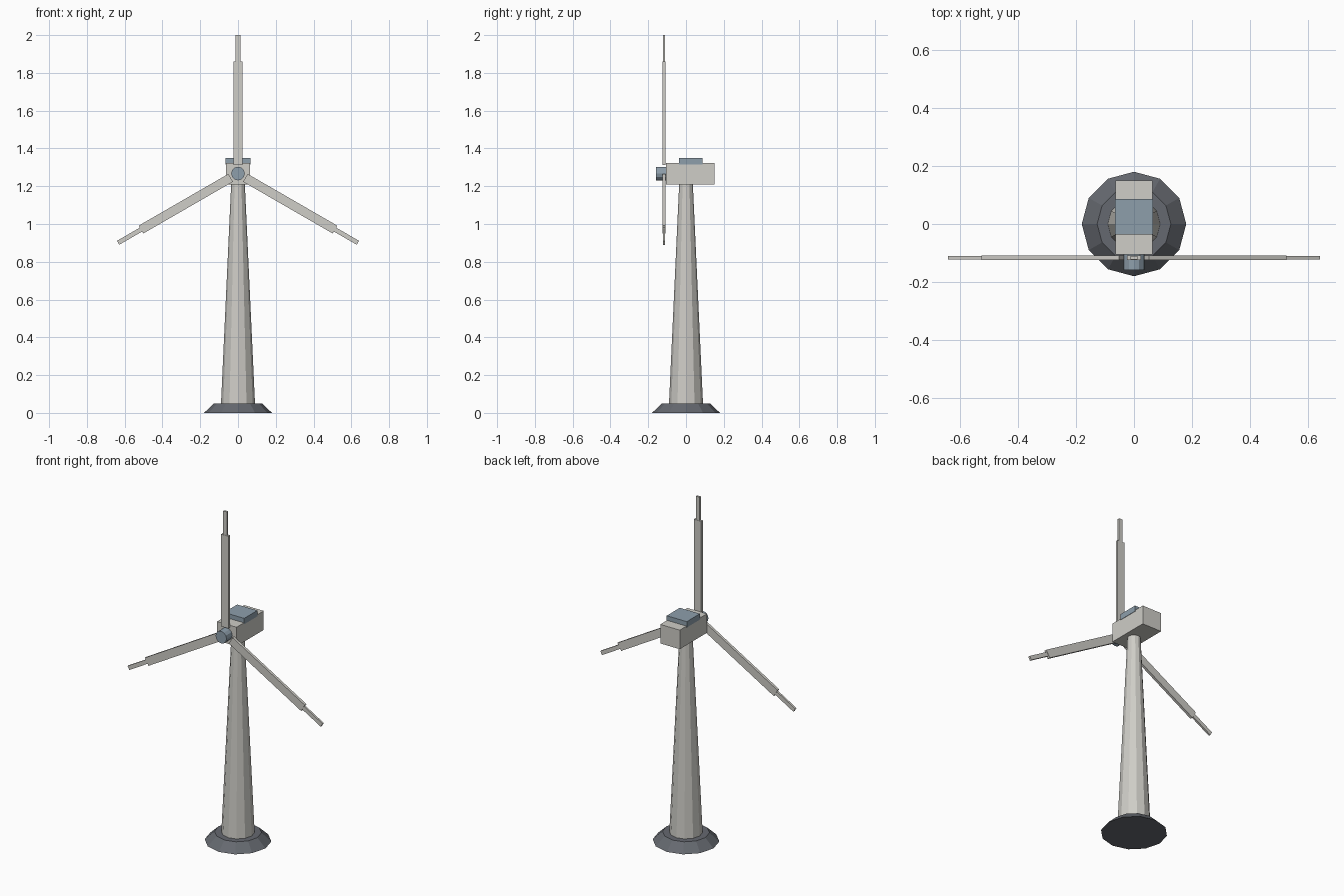
import bpy
import math
from mathutils import Matrix, Vector

cube = bpy.data.objects.get("Cube")
if cube:
    bpy.data.objects.remove(cube, do_unlink=True)


def make_material(name, rgb):
    mat = bpy.data.materials.new(name)
    mat.use_nodes = True
    mat.diffuse_color = (*rgb, 1)
    mat.node_tree.nodes["Principled BSDF"].inputs["Base Color"].default_value = (*rgb, 1)
    return mat


LIGHT = make_material("warm light grey", (0.62, 0.61, 0.57))
DARK = make_material("dark grey", (0.13, 0.14, 0.16))
BLUE = make_material("slate blue", (0.27, 0.345, 0.41))

HUB_Z = 1.267
SIDES = 12


def finish(name, mat):
    obj = bpy.context.object
    obj.name = name
    obj.data.materials.append(mat)
    return obj


def box(name, mat, low, high):
    low, high = Vector(low), Vector(high)
    bpy.ops.mesh.primitive_cube_add(size=1)
    obj = finish(name, mat)
    obj.data.transform(Matrix.Translation((low + high) / 2) @ Matrix.Diagonal((*(high - low), 1)))
    return obj


def frustum(name, mat, r_low, r_high, z_low, z_high):
    bpy.ops.mesh.primitive_cone_add(vertices=SIDES, radius1=r_low, radius2=r_high,
                                    depth=z_high - z_low,
                                    location=(0, 0, (z_low + z_high) / 2))
    return finish(name, mat)


# Foundation and tapered tower
frustum("foundation", DARK, 0.18, 0.127, 0, 0.05)
frustum("tower", LIGHT, 0.09, 0.036, 0.05, 1.215)

# Nacelle with its roof unit
box("nacelle", LIGHT, (-0.064, -0.105, 1.21), (0.064, 0.15, 1.323))
box("roof_unit", BLUE, (-0.066, -0.036, 1.315), (0.066, 0.087, 1.35))

# Hub, pointing to the front
bpy.ops.mesh.primitive_cylinder_add(vertices=SIDES, radius=0.036, depth=0.055,
                                    location=(0, -0.1315, HUB_Z),
                                    rotation=(math.pi / 2, 0, 0))
finish("hub", BLUE)

# Three stepped blades, each a broad root section and a narrow tip
for i, label in enumerate(("upper", "left", "right")):
    root = box(label + "_blade", LIGHT, (-0.024, -0.124, 0.045), (0.024, -0.108, 0.593))
    tip = box(label + "_blade_tip", LIGHT, (-0.012, -0.122, 0.593), (0.012, -0.11, 0.733))
    for part in (root, tip):
        part.location.z = HUB_Z
        part.rotation_euler.y = i * math.tau / 3
